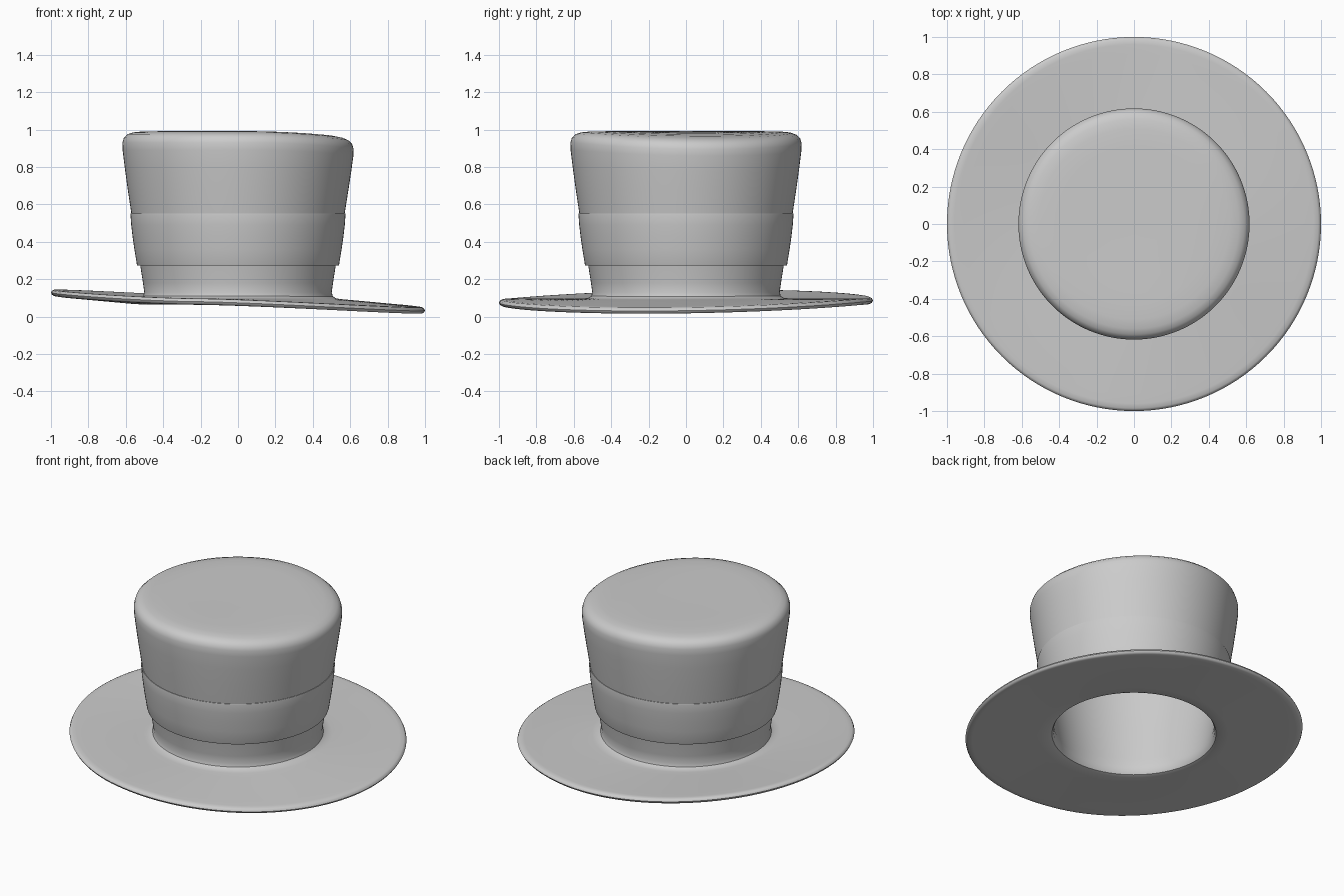
import bpy, bmesh, math
from mathutils import Vector

if "Cube" in bpy.data.objects:
    bpy.data.objects.remove(bpy.data.objects["Cube"])

SEGMENTS = 128


def signed_pow(v, p):
    return math.copysign(abs(v) ** p, v)


def warp(co):
    """Bend the brim (down at +x, up at -x) and sag one side of the crown top."""
    r, a = math.hypot(co.x, co.y), math.atan2(co.y, co.x)
    if co.z < 0.15 and r > 0.5:
        co.z -= 0.05 * ((r - 0.5) / 0.5) ** 1.1 * signed_pow(math.cos(a + math.radians(13)), 1.4)
    elif co.z > 0.6:
        lift = min(1, (co.z - 0.6) / 0.33)
        sag = max(0, math.cos(a - math.radians(12))) ** 1.5
        co.z -= 0.035 * lift * min(1, r / 0.6) ** 2 * sag


def lathe(name, profile, closed=False):
    """Spin an (r, z) profile round z, warp it and shade it smooth."""
    bm = bmesh.new()
    pts = [bm.verts.new((r, 0, z)) for r, z in profile]
    pairs = list(zip(pts, pts[1:])) + ([(pts[-1], pts[0])] if closed else [])
    edges = [bm.edges.new(p) for p in pairs]
    bmesh.ops.spin(bm, geom=pts + edges, axis=(0, 0, 1), cent=(0, 0, 0),
                   angle=2 * math.pi, steps=SEGMENTS, use_duplicate=False)
    bmesh.ops.remove_doubles(bm, verts=bm.verts, dist=1e-5)
    for v in bm.verts:
        warp(v.co)
    bmesh.ops.recalc_face_normals(bm, faces=bm.faces)
    mesh = bpy.data.meshes.new(name)
    bm.to_mesh(mesh)
    bm.free()
    obj = bpy.data.objects.new(name, mesh)
    bpy.context.collection.objects.link(obj)
    bpy.ops.object.select_all(action='DESELECT')
    obj.select_set(True)
    bpy.context.view_layer.objects.active = obj
    bpy.ops.object.shade_smooth_by_angle(angle=math.radians(40))
    return obj


# Hat body: crown top, outer wall, brim, then the hollow inside
crown = [(0, 0.988), (0.15, 0.989), (0.3, 0.99), (0.42, 0.991), (0.51, 0.99),
         (0.56, 0.985), (0.59, 0.975), (0.61, 0.957), (0.618, 0.93), (0.617, 0.89),
         (0.606, 0.80), (0.591, 0.69), (0.567, 0.53), (0.548, 0.41), (0.522, 0.27),
         (0.508, 0.18), (0.501, 0.13), (0.507, 0.109), (0.525, 0.099)]
radii = [0.56 + 0.05 * i for i in range(9)]
brim_top = [(r, 0.097) for r in radii]
rim = [(0.985, 0.096), (0.995, 0.09), (1.0, 0.08), (0.995, 0.07), (0.985, 0.064)]
brim_under = [(r, 0.063) for r in reversed(radii)]
inside = [(0.51, 0.064), (0.487, 0.072), (0.477, 0.09), (0.475, 0.13), (0.484, 0.18),
          (0.498, 0.27), (0.524, 0.41), (0.543, 0.53), (0.567, 0.69), (0.582, 0.80),
          (0.592, 0.89), (0.585, 0.935), (0.56, 0.957), (0.50, 0.965), (0.3, 0.966), (0, 0.964)]
lathe("hat_body", crown + brim_top + rim + brim_under + inside)

# Ribbon band wrapped round the crown
lathe("hat_band", [(0.52, 0.272), (0.538, 0.272), (0.541, 0.28), (0.554, 0.36), (0.564, 0.43),
                   (0.571, 0.49), (0.575, 0.545), (0.574, 0.552), (0.568, 0.552),
                   (0.546, 0.41)], closed=True)
